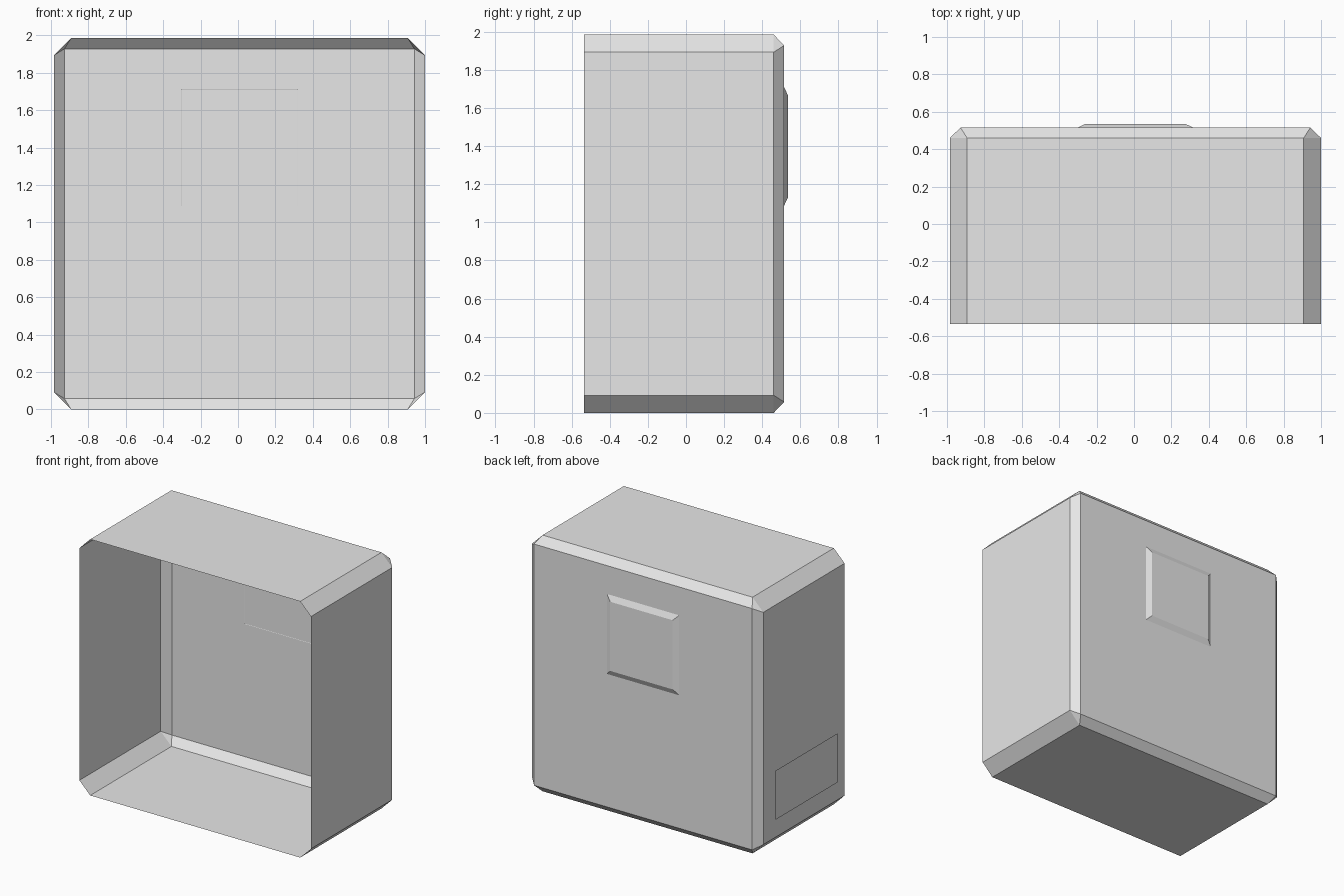
import bpy
import bmesh

cube = bpy.data.objects.get("Cube")
if cube:
    bpy.data.objects.remove(cube, do_unlink=True)

CX, CZ = 0.0075, 0.9925          # centre of the housing seen from the front
HALF, CUT, INNER = 0.9925, 0.9, 0.935
FRONT, SHOULDER, BACK = -0.535, 0.46, 0.515

grey = bpy.data.materials.new("light grey")
grey.use_nodes = True
grey.diffuse_color = (0.8, 0.8, 0.8, 1)
grey.node_tree.nodes["Principled BSDF"].inputs["Base Color"].default_value = (0.8, 0.8, 0.8, 1)


def finish(bm, name):
    """Turn a bmesh into a flat-shaded grey object."""
    mesh = bpy.data.meshes.new(name)
    bm.to_mesh(mesh)
    bm.free()
    mesh.materials.append(grey)
    obj = bpy.data.objects.new(name, mesh)
    bpy.context.collection.objects.link(obj)
    return obj


def ring(bm, points, y, cx=CX, cz=CZ):
    return [bm.verts.new((cx + x, y, cz + z)) for x, z in points]


def bridge(bm, a, b):
    n = len(a)
    for i in range(n):
        j = (i + 1) % n
        bm.faces.new((a[i], a[j], b[j], b[i]))


# Corner signs, counter-clockwise from the front
corners = [(1, 1), (-1, 1), (-1, -1), (1, -1)]

# Housing: open-fronted shell with cut corners and a bevelled back
octagon = []
for sx, sz in corners:
    pair = [(sx * HALF, sz * CUT), (sx * CUT, sz * HALF)]
    octagon += pair if sx * sz > 0 else pair[::-1]

bm = bmesh.new()
front = ring(bm, octagon, FRONT)
shoulder = ring(bm, octagon, SHOULDER)
back = ring(bm, [(sx * INNER, sz * INNER) for sx, sz in corners], BACK)
bridge(bm, front, shoulder)
for i in range(4):
    j = (i + 1) % 4
    bm.faces.new((shoulder[2 * i], shoulder[2 * i + 1], back[i]))
    bm.faces.new((shoulder[2 * i + 1], shoulder[2 * j], back[j], back[i]))
bm.faces.new(back)
finish(bm, "housing_shell")

# Raised square panel with sloped edges on the back
bm = bmesh.new()
base = ring(bm, [(0.312 * sx, 0.312 * sz) for sx, sz in corners], BACK - 0.001, CX, 1.398)
top = ring(bm, [(0.268 * sx, 0.268 * sz) for sx, sz in corners], 0.535, CX, 1.398)
bridge(bm, base, top)
bm.faces.new(top)
finish(bm, "back_panel")

# Thin label sheet standing just off the right side
bm = bmesh.new()
sheet = [(0.33, 0.24), (0.33, 0.62), (-0.43, 0.62), (-0.43, 0.24)]
face = bm.faces.new([bm.verts.new((-1.0, y, z)) for y, z in sheet])
face.normal_update()
if face.normal.x > 0:
    face.normal_flip()
finish(bm, "side_plate")

# Make the shell and panel normals point outwards
for name, axis in (("housing_shell", CZ), ("back_panel", 1.398)):
    mesh = bpy.data.objects[name].data
    bm = bmesh.new()
    bm.from_mesh(mesh)
    for f in bm.faces:
        f.normal_update()
        c = f.calc_center_median()
        outward = (c.x - CX) * f.normal.x + (c.z - axis) * f.normal.z
        if outward + max(c.y, 0) * f.normal.y < 0:
            f.normal_flip()
    bm.to_mesh(mesh)
    bm.free()
